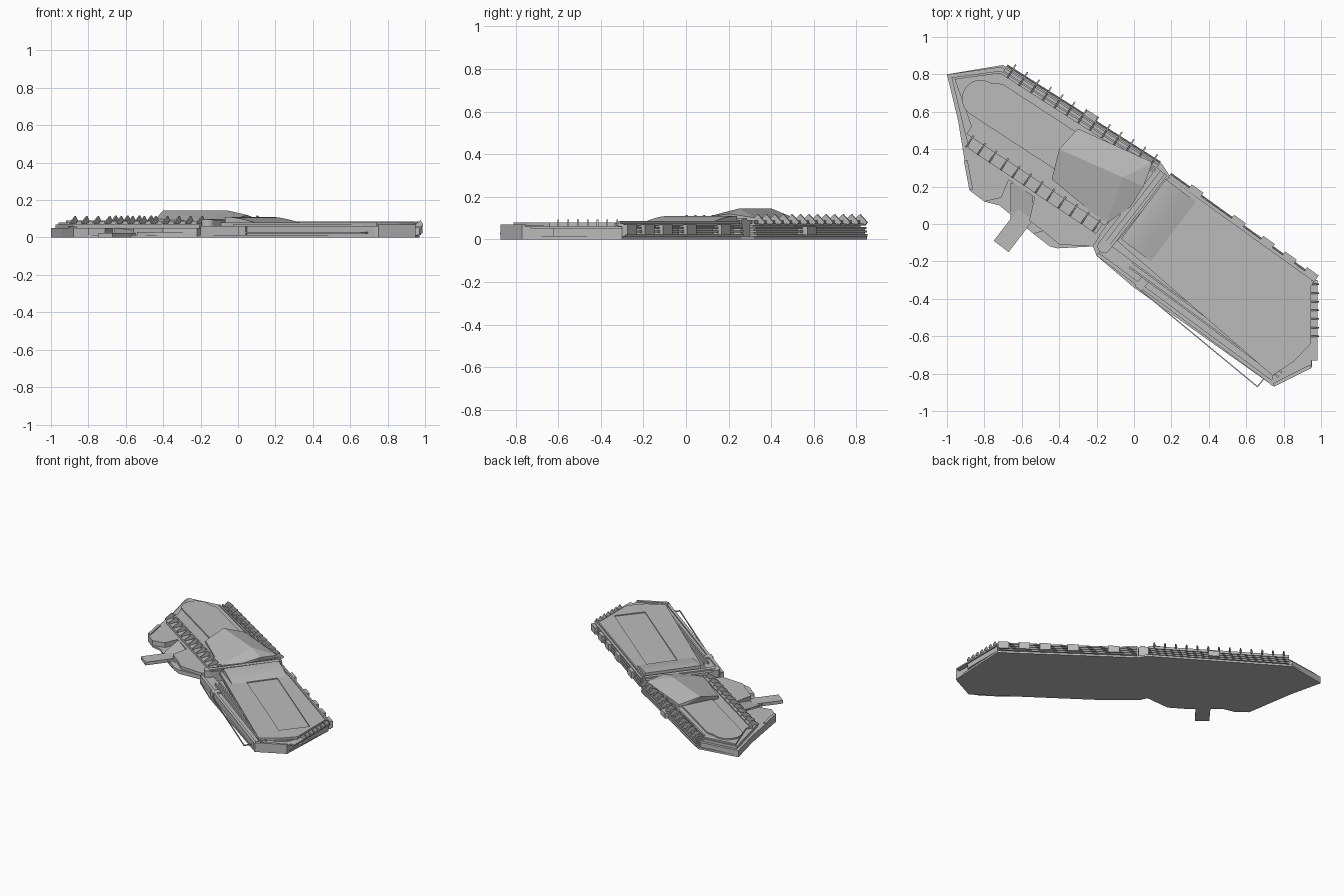
import bpy, bmesh, math
from mathutils import Vector

cube = bpy.data.objects.get("Cube")
if cube:
    bpy.data.objects.remove(cube, do_unlink=True)

grey = bpy.data.materials.new("plain grey")
grey.use_nodes = True
grey.diffuse_color = (.5, .5, .5, 1)
grey.node_tree.nodes["Principled BSDF"].inputs["Base Color"].default_value = grey.diffuse_color

# Shared levels
PLATE, PLINTH, TERRACE, DECK, EAVE, ROOF, CREST = .014, .03, .05, .06, .07, .08, .1
THIN = .01
RIDGE = .145


def finish(name, bm):
    bmesh.ops.recalc_face_normals(bm, faces=bm.faces[:])
    mesh = bpy.data.meshes.new(name)
    bm.to_mesh(mesh)
    bm.free()
    mesh.materials.append(grey)
    obj = bpy.data.objects.new(name, mesh)
    bpy.context.scene.collection.objects.link(obj)
    return obj


def prism(name, outline, bottom, top):
    bm = bmesh.new()
    face = bm.faces.new([bm.verts.new((x, y, bottom)) for x, y in outline])
    extruded = bmesh.ops.extrude_face_region(bm, geom=[face])["geom"]
    verts = [item for item in extruded if isinstance(item, bmesh.types.BMVert)]
    bmesh.ops.translate(bm, verts=verts, vec=(0, 0, top - bottom))
    return finish(name, bm)


def hull(name, points):
    bm = bmesh.new()
    for point in points:
        bm.verts.new(point)
    bmesh.ops.convex_hull(bm, input=bm.verts[:])
    loose = [vert for vert in bm.verts if not vert.link_faces]
    bmesh.ops.delete(bm, geom=loose, context="VERTS")
    bmesh.ops.dissolve_limit(bm, angle_limit=THIN, verts=bm.verts[:], edges=bm.edges[:])
    return finish(name, bm)


def at(line, along, left=0):
    """Point at a fraction of a line, moved to its left."""
    start, end = Vector(line[0]), Vector(line[1])
    heading = (end - start).normalized()
    return start.lerp(end, along) + Vector((-heading.y, heading.x)) * left


def strip(name, line, right, left, bottom, top, begin=0, end=1):
    """Box along part of a line, between two offsets to its left."""
    corners = [at(line, begin, right), at(line, end, right), at(line, end, left), at(line, begin, left)]
    return prism(name, corners, bottom, top)


def inset(outline, distance):
    """Clockwise outline moved inward by a distance."""
    result = []
    for i, corner in enumerate(outline):
        before = (Vector(corner) - Vector(outline[i - 1])).normalized()
        after = (Vector(outline[(i + 1) % len(outline)]) - Vector(corner)).normalized()
        normals = [Vector((side.y, -side.x)) for side in (before, after)]
        result.append(Vector(corner) + (normals[0] + normals[1]) * distance / (1 + normals[0].dot(normals[1])))
    return result


def arc(centre, radius, first, last, steps):
    turn = (last - first) / steps
    return [Vector(centre) + Vector((math.cos(first + turn * i), math.sin(first + turn * i))) * radius
            for i in range(steps + 1)]


def fins(name, line, count, profile):
    """Row of thin fins; the profile holds pairs of left offset and height."""
    half = .004 / (Vector(line[1]) - Vector(line[0])).length
    for i in range(count):
        middle = (i + .5) / count
        hull(f"{name}_{i + 1}", [(*at(line, middle + shift, left), z)
                                 for left, z in profile for shift in (-half, half)])


def floors(name, line, depth, reach):
    """Stack of four thin floors, each a little shorter than the one below."""
    for i in range(4):
        bottom = PLATE + i * .017
        strip(f"{name}_{i + 1}", line, -depth, reach - i * .003, bottom, bottom + THIN)


# Main corners and lines
tip, west_back, mid_back = (-1, .8), (-.7, .85), (.15, .32)
east_back, east_front, prow = (.97, -.3), (.95, -.77), (.75, -.87)
elbow, west_low, west_side = (0, -.34), (-.88, .18), (-.94, .55)
pier, quay, bank = (-.54, -.05), (-.41, -.13), (-.22, -.12)
north = ((-.69, .83), (.13, .31))
south = ((-.89, .49), (-.15, 0))
link = ((-.16, -.12), (.15, .28))
back = ((.19, .26), east_back)
front = ((-.2, -.17), prow)
east = ((.94, -.73), (.94, -.3))

# Ground plate
prism("ground_plate", [tip, west_back, mid_back, back[0], east_back, east_front, prow, elbow,
                       (-.2, -.17), bank, quay, pier, (-.72, .1), (-.8, .12), west_low, west_side], 0, PLATE)

# Stepped west wing
wing = [tip, (-.71, .84), (.1, .32), (-.2, -.08), (-.9, .39), west_side]
prism("west_base", wing, PLATE, TERRACE)
prism("west_step", inset(wing, .02), TERRACE, EAVE)
prism("west_body", inset(wing[:3] + [south[1], south[0]], .03), EAVE, ROOF)
strip("west_shoulder", south, -THIN, .08, EAVE, ROOF)

# Raised roof with one rounded end
spine = ((-.82, .67), (-.36, .37))
heading = math.atan2(spine[1][1] - spine[0][1], spine[1][0] - spine[0][0])
rounded = arc(spine[0], .1, heading + math.pi / 2, heading + math.pi * 1.5, 16)
prism("rounded_roof", rounded + [at(spine, 1, -.1), at(spine, 1, .13), at(spine, .1, .13)], ROOF, .09)

# Faceted hall roof over the centre
foot = [(-.3, .51), (.1, .33), (-.02, .09), south[1], (-.44, .24)]
rim = [CREST, CREST, CREST, ROOF, CREST]
hull("hall_roof", [(-.4, .4, RIDGE), (-.06, .25, RIDGE), (.05, .2, .12)]
     + [(*point, z) for point, z in zip(foot, rim)] + [(*point, EAVE) for point in foot])

# South terraces with a gap for the walkway
gap = (-.66, .26)
prism("west_terrace", [west_side, west_low, (-.8, .12), (-.71, .14), gap, (-.88, .42)], PLATE, TERRACE)
prism("middle_terrace", [(-.53, .15), (-.56, .02), (-.47, -.05), (-.4, -.11), bank, (-.18, -.06)], PLATE, TERRACE)
prism("terrace_plinth", [pier, (-.45, -.12), quay, bank, (-.35, 0)], THIN, PLINTH)
strip("terrace_parapet", ((-.91, .34), west_low), 0, .02, TERRACE, DECK)
strip("terrace_box", south, -.07, -.03, TERRACE, EAVE, .4, .48)
ramp = ((-.6, .22), (-.6, .02))
hull("walkway_ramp", [(*at(ramp, along, left), z) for along, high in ((0, TERRACE), (1, PLATE))
                      for left in (-.06, .06) for z in (THIN, high)])
strip("walkway", ((-.58, .05), (-.71, -.12)), -.05, .05, 0, .024)

# Floors, rails and fins of the west wing
floors("west_floor", north, .03, .027)
for i in range(3):
    strip(f"west_rail_{i + 1}", north, -.045 + i * .023, -.035 + i * .023, EAVE, .088)
strip("south_rail", south, -THIN, THIN, TERRACE, .088)
fins("north_fin", north, 13, [(-.04, ROOF), (.04, EAVE), (.05, ROOF), (THIN, .118)])
fins("south_fin", south, 12, [(THIN, ROOF), (-.07, EAVE), (-.07, ROOF), (-.02, .115)])
strip("west_bay", north, -.02, .05, .02, DECK, .5, .58)

# Diagonal link between the wings
strip("link_corridor", link, -.035, .035, PLATE, .09)
strip("link_ridge", link, -.02, THIN, .09, CREST)
prism("link_turret", arc(link[0], .035, 0, math.tau, 20)[:-1], PLATE, .097)

# East wing with a recessed roof field
deck = [(.19, .25), (.945, -.3), (.945, -.64), (.86, -.73), (.74, -.81), (-.09, -.09)]
prism("east_body", inset(deck, .02), PLATE, DECK)
roof = prism("east_roof", deck, DECK, ROOF)
field = ((.2, -.01), (.85, -.54))
cutter = strip("roof_cutter", field, -.11, .11, .073, CREST)
recess = roof.modifiers.new("recess", "BOOLEAN")
recess.object = cutter
recess.solver = "EXACT"
bpy.context.view_layer.objects.active = roof
bpy.ops.object.modifier_apply(modifier=recess.name)
bpy.data.objects.remove(cutter, do_unlink=True)

# Curved swell of the roof beside the link
swell = ((.05, .08), (.21, -.04))
crown = [(i / 6, ROOF + PLINTH * math.cos(math.pi / 2 * i / 6)) for i in range(7)]
hull("roof_swell", [(*at(swell, along, left), z) for along, z in crown + [(0, EAVE), (1, EAVE)]
                    for left in (-.2, .2)])

# South ledge, rails and entrance block
strip("south_ledge", front, 0, .09, PLATE, TERRACE)
strip("ledge_lip", front, 0, .02, TERRACE, DECK)
for i in range(2):
    near = .05 + i * .03
    strip(f"ledge_rail_{i + 1}", front, near, near + THIN, TERRACE, EAVE, .15, .99)
strip("entrance_block", front, -THIN, .06, PLATE, DECK, .22, .26)

# Corner block with curved steps
corner = [(.945, -.62), east_front, prow, (.73, -.86), (.75, -.78)]
prism("corner_block", corner, PLATE, DECK)
strip("corner_parapet", (prow, east_front), 0, .02, DECK, EAVE)
hub = (.79, -.62)
for i in range(3):
    quarter = arc(hub, .17 - i * .025, -math.pi * .4, 0, 8)
    prism(f"corner_step_{i + 1}", quarter + [hub], TERRACE, DECK + i * .005)

# Floors and bays along the back of the east wing
floors("east_floor", back, .05, .016)
strip("east_back_rail", back, -.02, -THIN, DECK, .086)
for i, along in enumerate((.13, .42, .62, .77, .92)):
    strip(f"east_bay_{i + 1}", back, -.02, .03, .02, EAVE, along, along + .08)

# Finned balcony on the east end
strip("end_balcony", east, -.04, THIN, TERRACE, DECK)
strip("end_plinth", east, -PLINTH, .02, PLATE, TERRACE, .25)
fins("end_fin", (at(east, .25), east[1]), 7, [(0, DECK), (-.05, DECK), (-.05, EAVE), (-.035, .094)])

# Slim railing off the south side
post, far, landing = (.03, -.35), (.66, -.87), (.7, -.82)
for i, line in enumerate(((post, far), (far, landing))):
    strip(f"slim_railing_{i + 1}", line, -.003, .003, .022, PLINTH)
